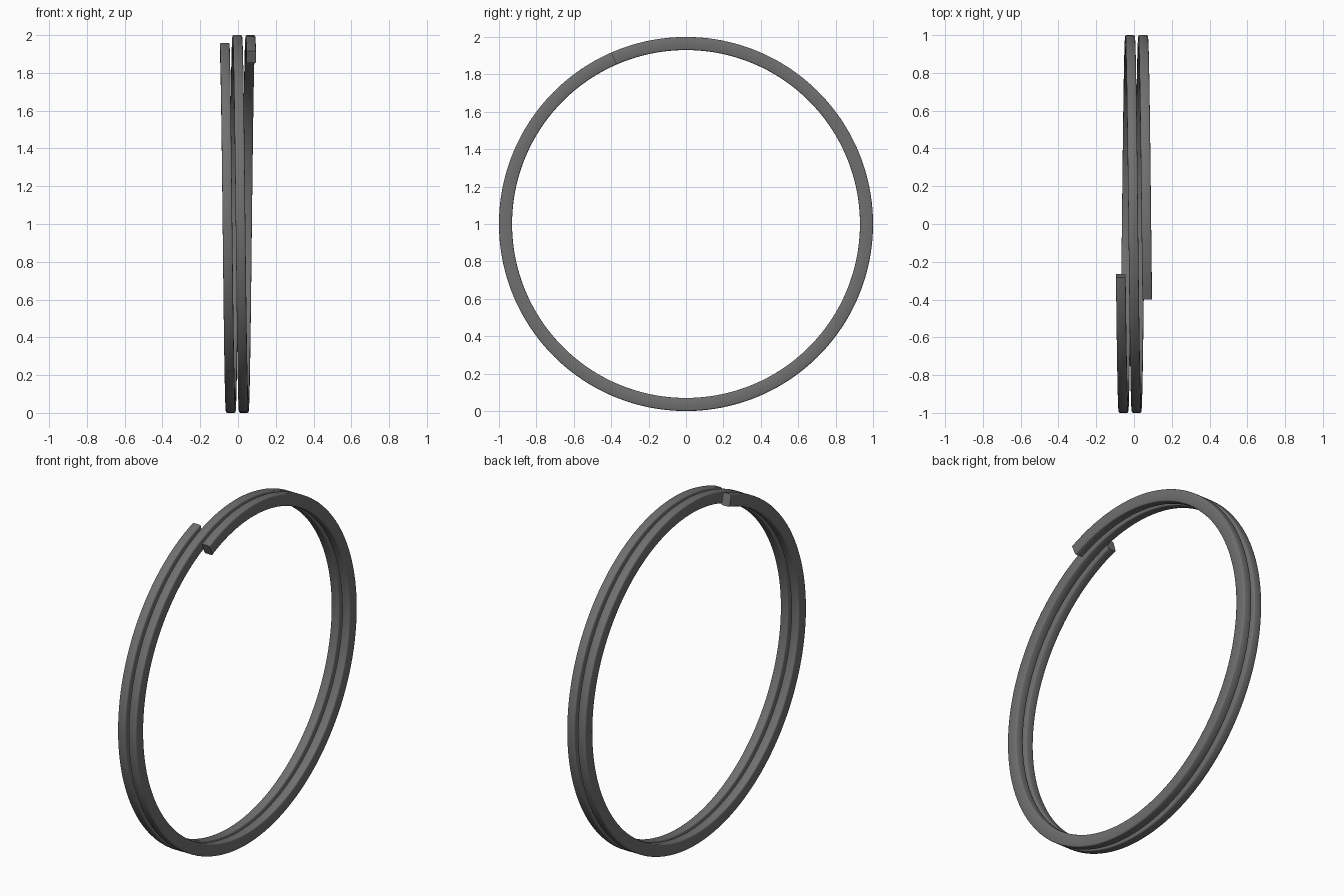
import bpy, bmesh
from math import sin, cos, radians, pi

cube = bpy.data.objects.get("Cube")
if cube:
    bpy.data.objects.remove(cube, do_unlink=True)

# Dark steel
steel = bpy.data.materials.new("dark_steel")
steel.use_nodes = True
colour = (0.16, 0.16, 0.16, 1)
steel.diffuse_color = colour
steel.node_tree.nodes["Principled BSDF"].inputs["Base Color"].default_value = colour

# Coil dimensions
START, END = radians(16.5), radians(720 + 23.6)   # angle from the top towards the front
OUTER, INNER, WIDTH, TOTAL = 1.0, 0.93, 0.051, 0.191
STEPS = 288
CORNER, CORNER_STEPS = 0.007, 3


def rounded_section():
    """Rounded rectangle of (x offset, radius) pairs."""
    mid, hw, hh = (OUTER + INNER) / 2, WIDTH / 2 - CORNER, (OUTER - INNER) / 2 - CORNER
    points = []
    for i, (sx, sr) in enumerate([(1, 1), (-1, 1), (-1, -1), (1, -1)]):
        for k in range(CORNER_STEPS):
            a = (i + k / (CORNER_STEPS - 1)) * pi / 2
            points.append((sx * hw + CORNER * cos(a), mid + sr * hh + CORNER * sin(a)))
    return points


# Sweep the section along the double coil
bm = bmesh.new()
section = rounded_section()
rings = []
for i in range(STEPS + 1):
    t = i / STEPS
    a = START + (END - START) * t
    centre = (t - 0.5) * (TOTAL - WIDTH)
    rings.append([bm.verts.new((centre + dx, -r * sin(a), 1 + r * cos(a))) for dx, r in section])
n = len(section)
for lower, upper in zip(rings, rings[1:]):
    for j in range(n):
        bm.faces.new((lower[j], lower[(j + 1) % n], upper[(j + 1) % n], upper[j]))

# Flat cut ends
bm.faces.new(rings[0])
bm.faces.new(rings[-1])
bmesh.ops.recalc_face_normals(bm, faces=bm.faces)

mesh = bpy.data.meshes.new("split_ring")
bm.to_mesh(mesh)
bm.free()
mesh.materials.append(steel)
ring = bpy.data.objects.new("split_ring", mesh)
bpy.context.collection.objects.link(ring)
bpy.context.view_layer.objects.active = ring
ring.select_set(True)
bpy.ops.object.shade_smooth_by_angle(angle=radians(50))
